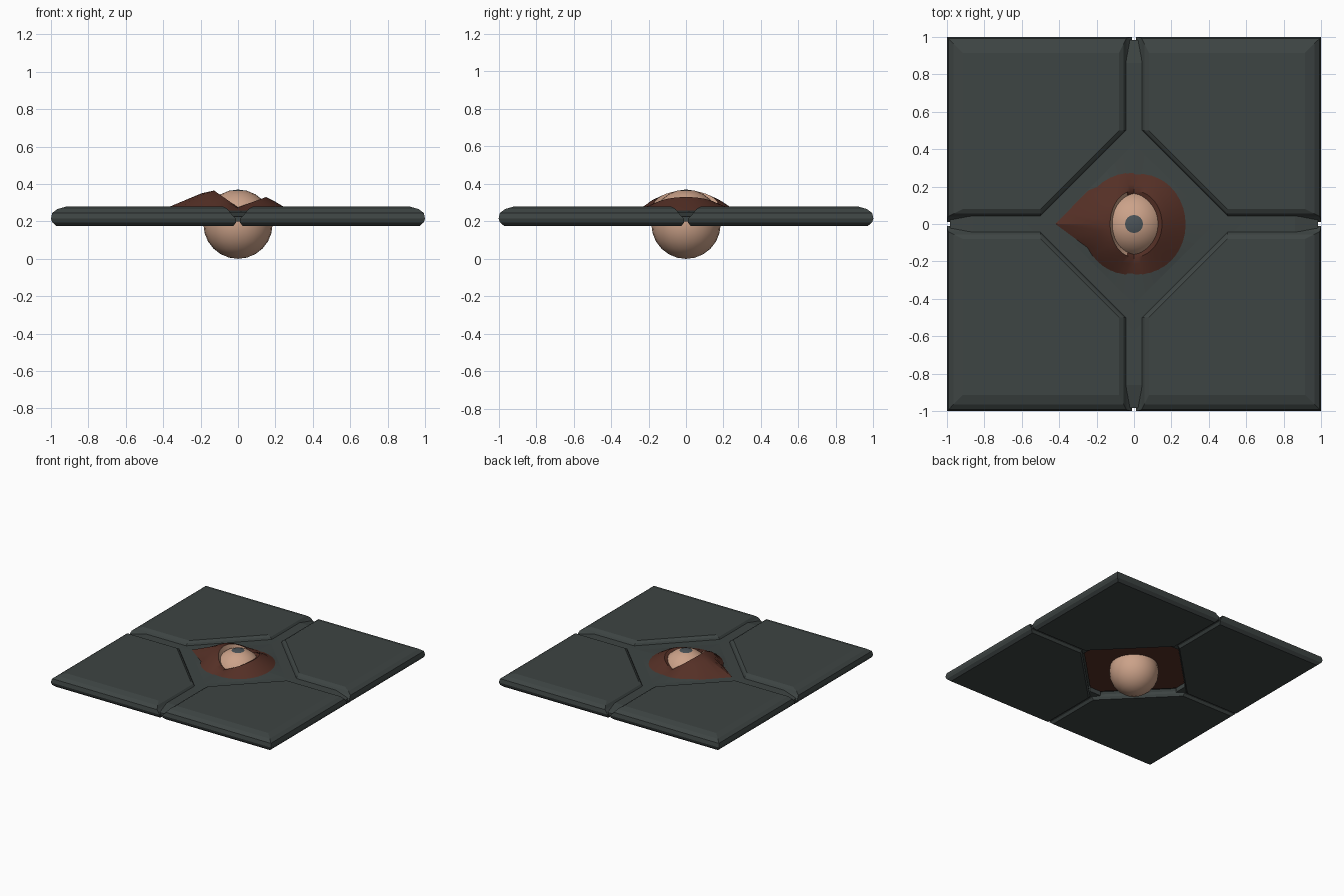
import bpy, bmesh, math
from mathutils import Vector

if "Cube" in bpy.data.objects:
    bpy.data.objects.remove(bpy.data.objects["Cube"])


def material(name, rgb):
    m = bpy.data.materials.new(name)
    m.diffuse_color = (*rgb, 1)
    m.use_nodes = True
    m.node_tree.nodes["Principled BSDF"].inputs["Base Color"].default_value = m.diffuse_color
    return m


STONE = material("dark slate", (0.047, 0.058, 0.056))
BROWN = material("red brown", (0.09, 0.029, 0.019))
SKIN = material("pale tan", (0.60, 0.36, 0.25))
PUPIL = material("grey pupil", (0.07, 0.085, 0.095))


def make(name, rings, mats, closed_ends=False, rule=None, smooth=False):
    """Loft equal-length closed rings of points into one object."""
    bm = bmesh.new()
    vs = [[bm.verts.new(p) for p in r] for r in rings]
    n = len(rings[0])
    for k in range(len(vs) - 1):
        for i in range(n):
            j = (i + 1) % n
            f = bm.faces.new((vs[k][i], vs[k][j], vs[k + 1][j], vs[k + 1][i]))
            if rule:
                f.material_index = rule(k, f.calc_center_median())
    if closed_ends:
        bm.faces.new(vs[0][::-1])
        bm.faces.new(vs[-1])
        bmesh.ops.recalc_face_normals(bm, faces=bm.faces)
    me = bpy.data.meshes.new(name)
    bm.to_mesh(me)
    bm.free()
    for m in mats:
        me.materials.append(m)
    ob = bpy.data.objects.new(name, me)
    bpy.context.collection.objects.link(ob)
    if smooth:
        bpy.context.view_layer.objects.active = ob
        ob.select_set(True)
        bpy.ops.object.shade_smooth_by_angle(angle=math.radians(35))
        ob.select_set(False)
    return ob


# Four bevelled corner slabs: (outer edge, groove edge, height) per layer
layers = [(0.970, 0.025, 0.175), (0.993, 0.010, 0.195), (1.0, 0.012, 0.215),
          (0.993, 0.04, 0.245), (0.965, 0.055, 0.266), (0.915, 0.08, 0.28)]
for q in range(4):
    a = q * math.pi / 2
    rings = []
    for o, g, z in layers:
        pts = [(0.5, g), (o, g), (o, o), (g, o), (g, 0.5)]
        rings.append([(x * math.cos(a) - y * math.sin(a),
                       x * math.sin(a) + y * math.cos(a), z) for x, y in pts])
    make(f"floor_slab_{q + 1}", rings, [STONE], closed_ends=True)

# Groove floors between slabs, dropping away at the outer ends
for q in range(4):
    a = q * math.pi / 2
    rings = []
    for d, top, w in [(0.45, 0.25, 0.05), (0.86, 0.25, 0.05), (0.985, 0.225, 0.03)]:
        sec = [(-w, 0.2), (w, 0.2), (w, top), (-w, top)]
        rings.append([(d * math.cos(a) - s * math.sin(a),
                       d * math.sin(a) + s * math.cos(a), z) for s, z in sec])
    make(f"groove_floor_{q + 1}", rings, [STONE], closed_ends=True)

N = 40
angles = [2 * math.pi * i / N for i in range(N)]


def circle(r, z):
    return [(r * math.cos(t), r * math.sin(t), z) for t in angles]


def diamond(r, z):
    out = []
    for t in angles:
        k = r / (abs(math.cos(t)) + abs(math.sin(t)))
        out.append((k * math.cos(t), k * math.sin(t), z))
    return out


# Recessed centre floor and the brown backing seen from below
make("centre_floor", [diamond(0.57, 0.25), diamond(0.43, 0.252), circle(0.265, 0.259)], [STONE])
make("eye_backing", [circle(0.17, 0.236), diamond(0.50, 0.236)], [BROWN])


def outer_radius(t):
    """Round rim with a pointed tail towards -x."""
    d, tip, r = Vector((math.cos(t), math.sin(t))), Vector((-0.42, 0)), 0.28
    for q, lo, hi in [((-0.235, 0.19), 140, 181), ((-0.25, -0.125), 180, 207)]:
        if lo <= math.degrees(t) <= hi:
            e = Vector(q) - tip
            r = max(r, tip.cross(e) / d.cross(e))
    return r


# Raised eyelid: opening edge, ridge, slope, rim
inner, ridge, slope, rim = [], [], [], []
for t in angles:
    c, s = math.cos(t), math.sin(t)
    right, left = max(c, 0), max(-c, 0)
    inner.append((0.112 * c, 0.158 * s, 0.268 + 0.04 * right + 0.045 * left))
    ridge.append(((0.15 if c > 0 else 0.128) * c, 0.178 * s, 0.275 + 0.055 * right + 0.09 * left))
    slope.append((0.195 * c, 0.215 * s, 0.270 + 0.038 * right + 0.08 * left))
    r = outer_radius(t)
    rim.append((r * c, r * s, 0.256))
make("eyelid", [rim, slope, ridge, inner], [BROWN, SKIN],
     rule=lambda k, p: 1 if k == 2 and p.x < -0.04 else 0, smooth=True)

# Eyeball with a pupil cap on top
bm = bmesh.new()
bmesh.ops.create_uvsphere(bm, u_segments=24, v_segments=12, radius=0.185)
for f in bm.faces:
    f.material_index = 1 if f.calc_center_median().z > 0.178 else 0
bmesh.ops.translate(bm, verts=bm.verts, vec=(0, 0, 0.187 - 0.002))
me = bpy.data.meshes.new("eyeball")
bm.to_mesh(me)
bm.free()
me.materials.append(SKIN)
me.materials.append(PUPIL)
eye = bpy.data.objects.new("eyeball", me)
bpy.context.collection.objects.link(eye)
bpy.context.view_layer.objects.active = eye
eye.select_set(True)
bpy.ops.object.shade_smooth_by_angle(angle=math.radians(35))
